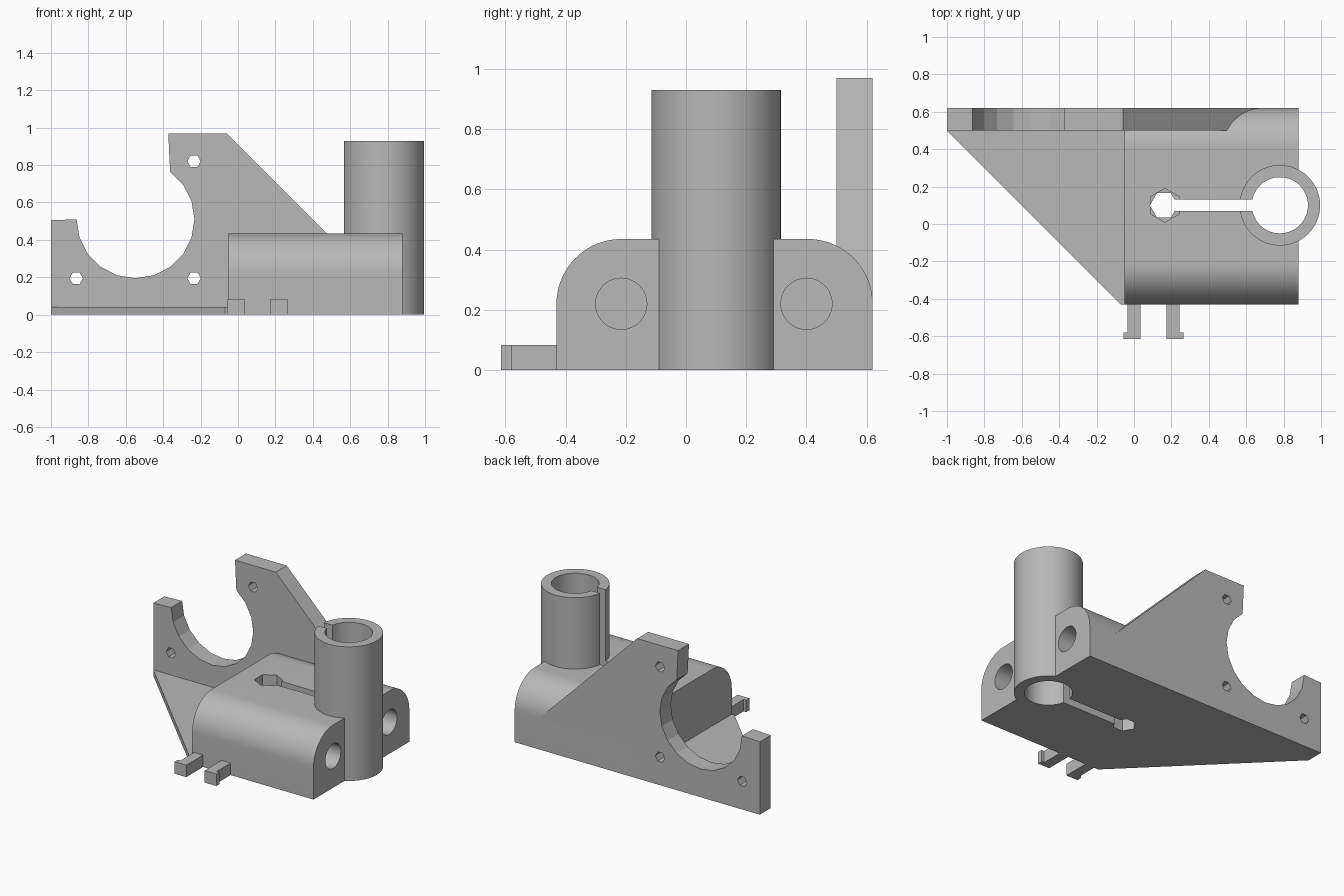
import bpy, bmesh
from math import sin, cos, radians, pi

cube = bpy.data.objects.get("Cube")
if cube:
    bpy.data.objects.remove(cube, do_unlink=True)

GREY = (0.48, 0.48, 0.48, 1)
mat = bpy.data.materials.new("plain_grey")
mat.use_nodes = True
mat.diffuse_color = GREY
mat.node_tree.nodes["Principled BSDF"].inputs["Base Color"].default_value = GREY


def arc(cx, cy, r, start, end, steps):
    angles = [radians(start + (end - start) * i / steps) for i in range(steps + 1)]
    return [(cx + r * cos(a), cy + r * sin(a)) for a in angles]


def ring(cx, cy, r, sides, turn=0):
    return arc(cx, cy, r, turn, turn + 360, sides)[:-1]


def prism(name, outline, axis, lo, hi):
    """Extrude a 2D outline between lo and hi along an axis."""
    place = {"x": lambda p, d: (d, p[0], p[1]),
             "y": lambda p, d: (p[0], d, p[1]),
             "z": lambda p, d: (p[0], p[1], d)}[axis]
    bm = bmesh.new()
    face = bm.faces.new([bm.verts.new(place(p, lo)) for p in outline])
    extruded = bmesh.ops.extrude_face_region(bm, geom=[face])["geom"]
    shift = place((0, 0), hi - lo)
    bmesh.ops.translate(bm, vec=shift, verts=[v for v in extruded if isinstance(v, bmesh.types.BMVert)])
    bmesh.ops.recalc_face_normals(bm, faces=bm.faces)
    mesh = bpy.data.meshes.new(name)
    bm.to_mesh(mesh)
    bm.free()
    mesh.materials.append(mat)
    obj = bpy.data.objects.new(name, mesh)
    bpy.context.collection.objects.link(obj)
    return obj


def activate(obj):
    bpy.ops.object.select_all(action="DESELECT")
    obj.select_set(True)
    bpy.context.view_layer.objects.active = obj


def cut(obj, *cutters):
    for cutter in cutters:
        mod = obj.modifiers.new("cut", "BOOLEAN")
        mod.operation, mod.solver, mod.object = "DIFFERENCE", "EXACT", cutter
        activate(obj)
        bpy.ops.object.modifier_apply(modifier=mod.name)


TUBE = (0.78, 0.10)
FRONT, BACK, TOP, ROUND = -0.43, 0.62, 0.435, 0.215

# Cutters shared by the parts
bore = prism("bore_cutter", ring(*TUBE, 0.15, 64), "z", -0.1, 1.1)
seat = prism("seat_cutter", ring(*TUBE, 0.213, 96), "z", -0.1, 1.1)
slit = prism("slit_cutter", [(0.165, 0.07), (0.78, 0.07), (0.78, 0.13), (0.165, 0.13)], "z", -0.1, 1.1)
bolt = prism("bolt_cutter", ring(0.16, 0.10, 0.075, 6), "z", -0.1, 1.1)
nut = prism("nut_cutter", ring(0.165, 0.10, 0.09, 6, 30), "z", 0.33, 1.1)
rods = [prism("rod_cutter", ring(y, 0.22, 0.085, 48), "x", 0.02, 1.1) for y in (-0.215, 0.40)]
screws = [prism("screw_cutter", ring(x, z, 0.036, 6), "y", 0.3, 0.8)
          for x, z in ((-0.235, 0.82), (-0.235, 0.195), (-0.865, 0.195))]

# Rod block with rounded upper shoulders
block_outline = ([(FRONT, 0), (BACK, 0)]
                 + arc(BACK - ROUND, TOP - ROUND, ROUND, 0, 90, 20)
                 + arc(FRONT + ROUND, TOP - ROUND, ROUND, 90, 180, 20))
block = prism("rod_block", block_outline, "x", -0.05, 0.88)
cut(block, seat, slit, bolt, nut, *rods)

# Split clamp tube
tube = prism("clamp_tube", ring(*TUBE, 0.215, 96), "z", 0, 0.93)
cut(tube, bore, slit)

# Upright plate with a large faceted opening and a sloping edge
plate_outline = ([(-1, 0), (-1, 0.505)]
                 + arc(-0.548, 0.51, 0.315, 180, 414, 13)
                 + [(-0.373, 0.97), (-0.06, 0.97), (0.69, 0.22), (0.69, 0)])
plate = prism("mounting_plate", plate_outline, "y", 0.5, BACK)
cut(plate, *screws)

# Thin triangular floor brace
floor = prism("floor_brace", [(-1, 0.5), (-0.07, FRONT), (-0.05, FRONT), (-0.05, 0.5)], "z", 0, 0.042)

# Mirrored pair of barbed clips on the front
parts = [block, tube, plate, floor]
for name, side in (("right_clip", -1), ("left_clip", 1)):
    hook = [(0.07, FRONT), (0.07, -0.615), (0.16, -0.615), (0.16, -0.58), (0.14, -0.58), (0.14, FRONT)]
    parts.append(prism(name, [(0.104 + side * x, y) for x, y in hook], "z", 0, 0.083))

for obj in (bore, seat, slit, bolt, nut, *rods, *screws):
    bpy.data.objects.remove(obj, do_unlink=True)

for obj in parts:
    activate(obj)
    bpy.ops.object.shade_smooth_by_angle(angle=radians(15))
